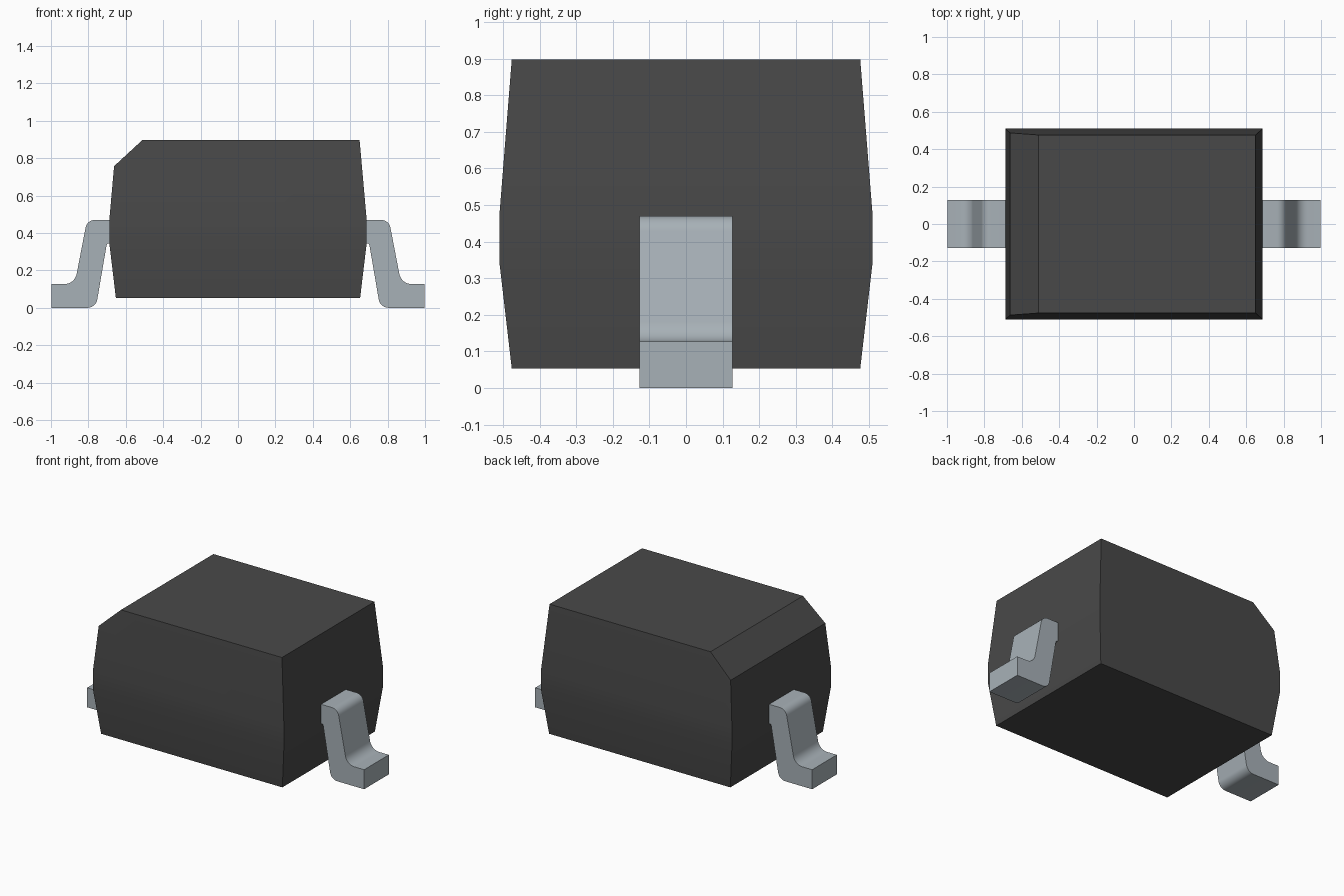
import bpy, bmesh, math
from mathutils import Vector

cube = bpy.data.objects.get("Cube")
if cube:
    bpy.data.objects.remove(cube, do_unlink=True)


def make_material(name, rgb, roughness, metallic=0.0):
    mat = bpy.data.materials.new(name)
    mat.use_nodes = True
    mat.diffuse_color = (*rgb, 1)
    bsdf = next(n for n in mat.node_tree.nodes if n.type == 'BSDF_PRINCIPLED')
    bsdf.inputs["Base Color"].default_value = (*rgb, 1)
    bsdf.inputs["Roughness"].default_value = roughness
    bsdf.inputs["Metallic"].default_value = metallic
    return mat


def finish(bm, name, mat, angle=30):
    bmesh.ops.recalc_face_normals(bm, faces=bm.faces)
    mesh = bpy.data.meshes.new(name)
    bm.to_mesh(mesh)
    bm.free()
    obj = bpy.data.objects.new(name, mesh)
    bpy.context.collection.objects.link(obj)
    mesh.materials.append(mat)
    bpy.ops.object.select_all(action='DESELECT')
    obj.select_set(True)
    bpy.context.view_layer.objects.active = obj
    bpy.ops.object.shade_smooth_by_angle(angle=math.radians(angle))
    return obj


def fillet(corner, before, after, tangent, steps=8):
    """Points of a circular arc rounding one profile corner."""
    c = Vector(corner)
    u = (Vector(before) - c).normalized()
    v = (Vector(after) - c).normalized()
    half = u.angle(v) / 2
    radius = tangent * math.tan(half)
    centre = c + (u + v).normalized() * (tangent / math.cos(half))
    a = c + u * tangent - centre
    b = c + v * tangent - centre
    sweep = a.angle(b)
    return [centre + (a * math.sin((1 - i / steps) * sweep)
                      + b * math.sin(i / steps * sweep)) / math.sin(sweep)
            for i in range(steps + 1)] if radius > 0 else [c]


dark = make_material("dark plastic", (0.066, 0.066, 0.066), 0.6)
metal = make_material("tinned metal", (0.39, 0.44, 0.475), 0.5)

# Moulded body: stacked rectangles, widest around the leads
bm = bmesh.new()
rings = []
for z, hx, hy in ((0.053, 0.653, 0.476), (0.345, 0.688, 0.51),
                  (0.47, 0.688, 0.51), (0.898, 0.65, 0.476)):
    rings.append([bm.verts.new((sx * hx, sy * hy, z))
                  for sx, sy in ((-1, -1), (1, -1), (1, 1), (-1, 1))])
for low, high in zip(rings, rings[1:]):
    for i in range(4):
        j = (i + 1) % 4
        bm.faces.new((low[i], low[j], high[j], high[i]))
bm.faces.new(rings[0][::-1])
bm.faces.new(rings[-1])

# Sloping cut that marks the polarity end
cut = bmesh.ops.bisect_plane(
    bm, geom=bm.verts[:] + bm.edges[:] + bm.faces[:],
    plane_co=(-0.51, 0, 0.898), plane_no=(-0.143, 0, 0.155), clear_outer=True)
bmesh.ops.contextual_create(
    bm, geom=[e for e in cut["geom_cut"] if isinstance(e, bmesh.types.BMEdge)])
finish(bm, "body", dark)

# Bent lead profile in x and z: (point, rounding length)
profile = [((0.64, 0.47), 0), ((0.807, 0.47), 0.042), ((0.873, 0.127), 0.055),
           ((0.998, 0.127), 0), ((0.998, 0.0), 0), ((0.76, 0.0), 0.045),
           ((0.701, 0.345), 0.012), ((0.64, 0.345), 0)]
outline = []
for i, (point, rounding) in enumerate(profile):
    if rounding:
        outline += fillet(point, profile[i - 1][0],
                          profile[(i + 1) % len(profile)][0], rounding)
    else:
        outline.append(Vector(point))

# One lead at each end
for side, name in ((1, "left_lead"), (-1, "right_lead")):
    bm = bmesh.new()
    face = bm.faces.new([bm.verts.new((side * p.x, -0.127, p.y)) for p in outline])
    swept = bmesh.ops.extrude_face_region(bm, geom=[face])["geom"]
    bmesh.ops.translate(bm, vec=(0, 0.254, 0),
                        verts=[v for v in swept if isinstance(v, bmesh.types.BMVert)])
    # extrude_face_region keeps the first cap only if it is still present
    if not any(all(v.co.y < 0 for v in f.verts) and len(f.verts) > 4 for f in bm.faces):
        rim = [e for e in bm.edges if all(v.co.y < 0 for v in e.verts)]
        bmesh.ops.contextual_create(bm, geom=rim)
    finish(bm, name, metal)
